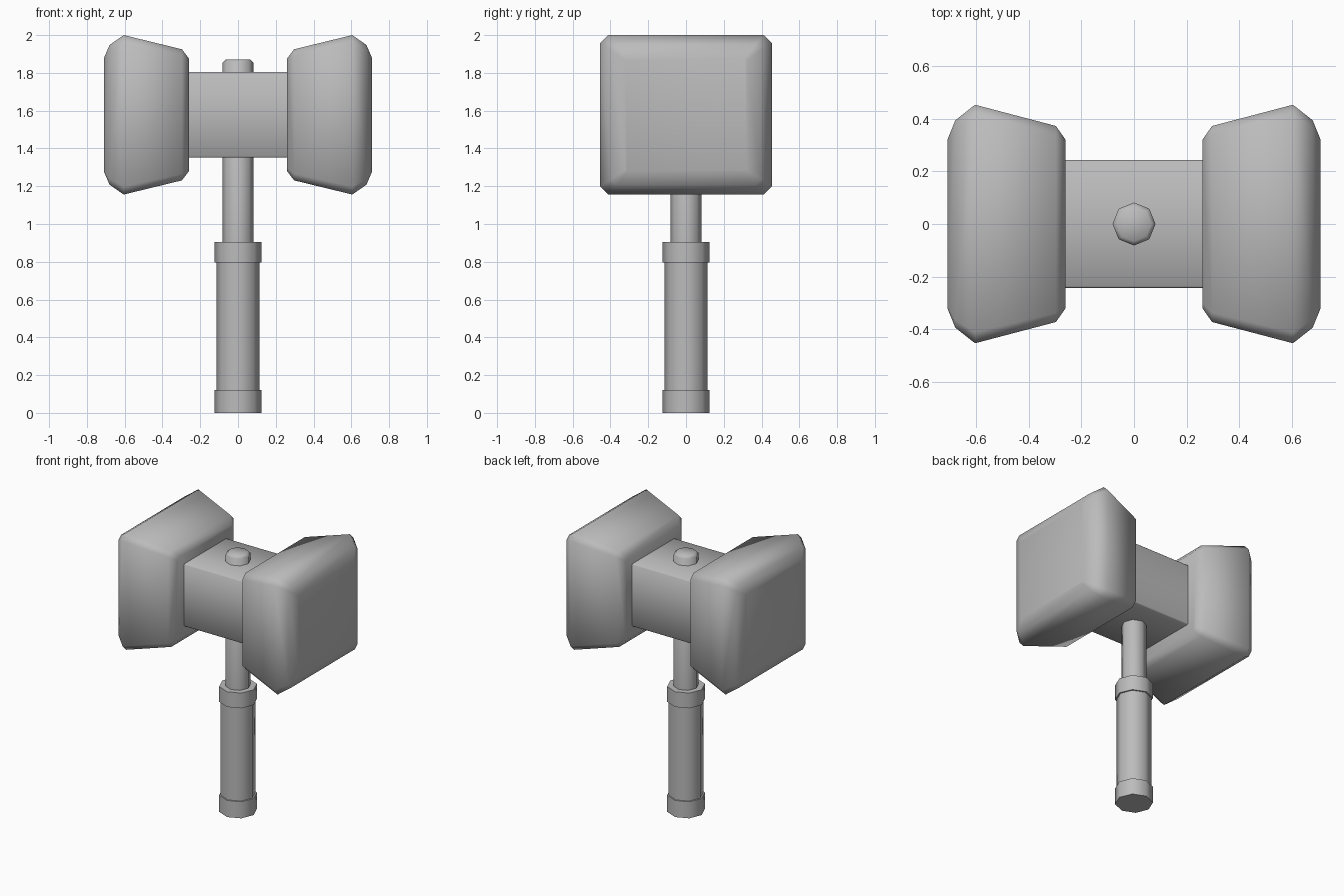
import bpy
import bmesh
from math import cos, sin, pi, radians

cube = bpy.data.objects.get("Cube")
if cube:
    bpy.data.objects.remove(cube, do_unlink=True)

grey = bpy.data.materials.new("plain grey")
grey.use_nodes = True
GREY = (0.5, 0.5, 0.5, 1)
grey.diffuse_color = GREY
grey.node_tree.nodes["Principled BSDF"].inputs["Base Color"].default_value = GREY


def loft(name, rings, angle):
    """Skin a list of matching closed rings and cap both ends."""
    bm = bmesh.new()
    loops = [[bm.verts.new(p) for p in ring] for ring in rings]
    n = len(loops[0])
    for a, b in zip(loops, loops[1:]):
        for i in range(n):
            j = (i + 1) % n
            bm.faces.new((a[i], a[j], b[j], b[i]))
    bm.faces.new(loops[0][::-1])
    bm.faces.new(loops[-1])
    bmesh.ops.recalc_face_normals(bm, faces=bm.faces)
    mesh = bpy.data.meshes.new(name)
    bm.to_mesh(mesh)
    bm.free()
    mesh.materials.append(grey)
    ob = bpy.data.objects.new(name, mesh)
    bpy.context.collection.objects.link(ob)
    bpy.ops.object.select_all(action="DESELECT")
    ob.select_set(True)
    bpy.context.view_layer.objects.active = ob
    bpy.ops.object.shade_smooth_by_angle(angle=radians(angle))
    return ob


def turned(name, profile):
    """Eight-sided upright part from (radius, height) pairs."""
    return loft(name, [[(r * cos(k * pi / 4), r * sin(k * pi / 4), z)
                        for k in range(8)] for r, z in profile], 50)


HEAD_Z = 1.578


def section(x, hy, hz, c):
    """Rectangle across the head at x, with corners cut by c."""
    corners = [(hy, hz - c), (hy - c, hz), (c - hy, hz), (-hy, hz - c),
               (-hy, c - hz), (c - hy, -hz), (hy - c, -hz), (hy, c - hz)]
    return [(x, y, HEAD_Z + z) for y, z in corners]


# Handle
turned("pommel", [(0.125, 0), (0.125, 0.12)])
turned("grip", [(0.115, 0.11), (0.115, 0.8)])
turned("upper_collar", [(0.125, 0.795), (0.125, 0.905)])
turned("shaft", [(0.082, 0.89), (0.082, 1.855), (0.066, 1.87)])

# Central block between the two striking heads
loft("head_block", [section(x, 0.243, 0.226, 0.006) for x in (-0.28, 0.28)], 60)

# Flared striking heads: distance from centre, half depth, half height, corner cut
flare = [(0.26, 0.32, 0.298, 0.02), (0.297, 0.373, 0.347, 0.035),
         (0.605, 0.454, 0.422, 0.042), (0.68, 0.395, 0.37, 0.03),
         (0.71, 0.322, 0.3, 0.01)]
for side, name in ((1, "left_striking_head"), (-1, "right_striking_head")):
    loft(name, [section(side * x, y, z, c) for x, y, z, c in flare], 75)
